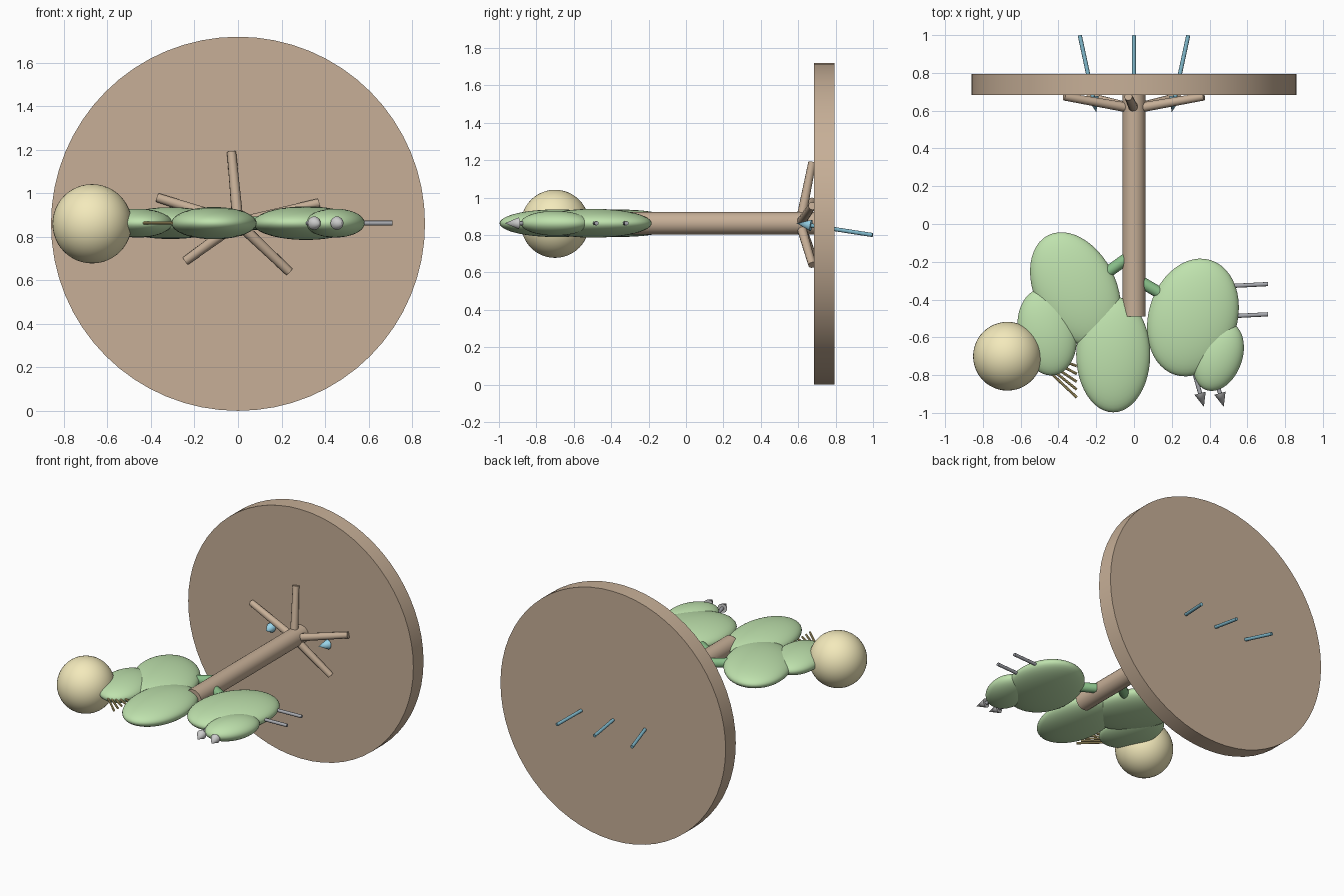
import bpy
from math import radians
from mathutils import Vector

if "Cube" in bpy.data.objects:
    bpy.data.objects.remove(bpy.data.objects["Cube"])

Z = 0.863  # height of the stem axis


def material(name, rgb):
    m = bpy.data.materials.new(name)
    m.diffuse_color = (*rgb, 1)
    m.use_nodes = True
    m.node_tree.nodes["Principled BSDF"].inputs["Base Color"].default_value = m.diffuse_color
    return m


BROWN = material("bark", (0.57, 0.43, 0.31))
GREEN = material("leaf", (0.52, 0.76, 0.42))
DARK = material("twig", (0.25, 0.52, 0.25))
YELLOW = material("pale_yellow", (0.90, 0.82, 0.50))
GOLD = material("needle_gold", (0.60, 0.48, 0.20))
GREY = material("dark_steel", (0.38, 0.39, 0.42))
SILVER = material("silver", (0.75, 0.75, 0.77))
BLUE = material("blue", (0.32, 0.66, 0.82))
TEAL = material("teal", (0.20, 0.45, 0.56))


def finish(name, mat):
    o = bpy.context.object
    o.name = name
    o.data.materials.append(mat)
    bpy.ops.object.shade_smooth_by_angle(angle=radians(35))
    return o


def rod(name, a, b, r1, r2, mat, sides=16):
    """Cylinder or cone running from a (radius r1) to b (radius r2)."""
    a, b = Vector(a), Vector(b)
    d = b - a
    bpy.ops.mesh.primitive_cone_add(
        vertices=sides, radius1=r1, radius2=r2, depth=d.length,
        location=(a + b) / 2, rotation=d.to_track_quat('Z', 'Y').to_euler())
    return finish(name, mat)


def ball(name, loc, scale, mat, turn=0):
    bpy.ops.mesh.primitive_uv_sphere_add(
        segments=48, ring_count=24, radius=1, location=loc,
        rotation=(0, 0, radians(turn)))
    bpy.context.object.scale = scale
    bpy.ops.object.transform_apply(location=False, rotation=False, scale=True)
    return finish(name, mat)


def dart(name, tail, tip, head, shaft_mat, head_mat):
    """Thin shaft with a cone head ending at tip."""
    tail, tip = Vector(tail), Vector(tip)
    neck = tip - (tip - tail).normalized() * head
    rod(name + "_shaft", tail, neck, 0.011, 0.011, shaft_mat, 12)
    rod(name + "_head", neck, tip, 0.031, 0, head_mat, 16)


# Round base disc standing on edge, and the stem
rod("base_disc", (0, 0.684, 0.86), (0, 0.795, 0.86), 0.859, 0.859, BROWN, 64)
rod("stem", (0, -0.49, Z), (0, 0.70, Z), 0.061, 0.061, BROWN, 24)

# Roots spreading over the disc
for i, (x, z) in enumerate([(-0.03, 1.19), (0.37, 0.955), (0.235, 0.64),
                            (-0.24, 0.69), (-0.37, 0.98)]):
    rod(f"root_{i + 1}", (0, 0.61, Z), (x, 0.675, z), 0.026, 0.021, BROWN, 12)

# Flat leaf pads: centre x, y, half width, half length, half thickness, turn
pads = [("left_pad", -0.31, -0.345, 0.215, 0.32, 0.073, 27),
        ("left_outer_pad", -0.46, -0.572, 0.155, 0.232, 0.066, 10),
        ("centre_pad", -0.11, -0.69, 0.196, 0.307, 0.074, 0),
        ("right_pad", 0.312, -0.495, 0.235, 0.318, 0.077, -17),
        ("right_outer_pad", 0.446, -0.70, 0.127, 0.19, 0.066, 20 * -1)]
for name, x, y, w, l, t, turn in pads:
    ball(name, (x, y, Z), (w, l, t), GREEN, turn)

# Twigs joining the side pads to the stem
rod("left_twig", (-0.16, -0.27, Z), (0, -0.155, Z), 0.031, 0.031, DARK)
rod("right_twig", (0, -0.285, Z), (0.17, -0.385, Z), 0.031, 0.031, DARK)

# Yellow ball
ball("yellow_ball", (-0.67, -0.70, 0.86), (0.182,) * 3, YELLOW)

# Fan of needles beside the ball
for i in range(5):
    f = i / 4
    rod(f"needle_{i + 1}", (-0.43 - 0.015 * f, -0.705 - 0.08 * f, Z),
        (-0.303, -0.752 - 0.166 * f, Z), 0.007, 0.007, GOLD, 8)

# Grey pins on the right pad
for i, y in enumerate((-0.325, -0.485)):
    rod(f"side_pin_{i + 1}", (0.42, y - 0.008, Z), (0.71, y + 0.007, Z),
        0.011, 0.011, GREY, 12)

# Silver darts out of the right outer pad
for i, x in enumerate((0.37, 0.475)):
    dart(f"silver_dart_{i + 1}", (x - 0.075, -0.70, Z), (x, -0.968, Z),
         0.075, GREY, SILVER)

# Blue darts through the disc
for i, s in enumerate((-1, 0, 1)):
    dart(f"blue_dart_{i + 1}", (0.287 * s, 0.998, 0.80),
         (0.20 * s, 0.592, Z), 0.08, TEAL, BLUE)
